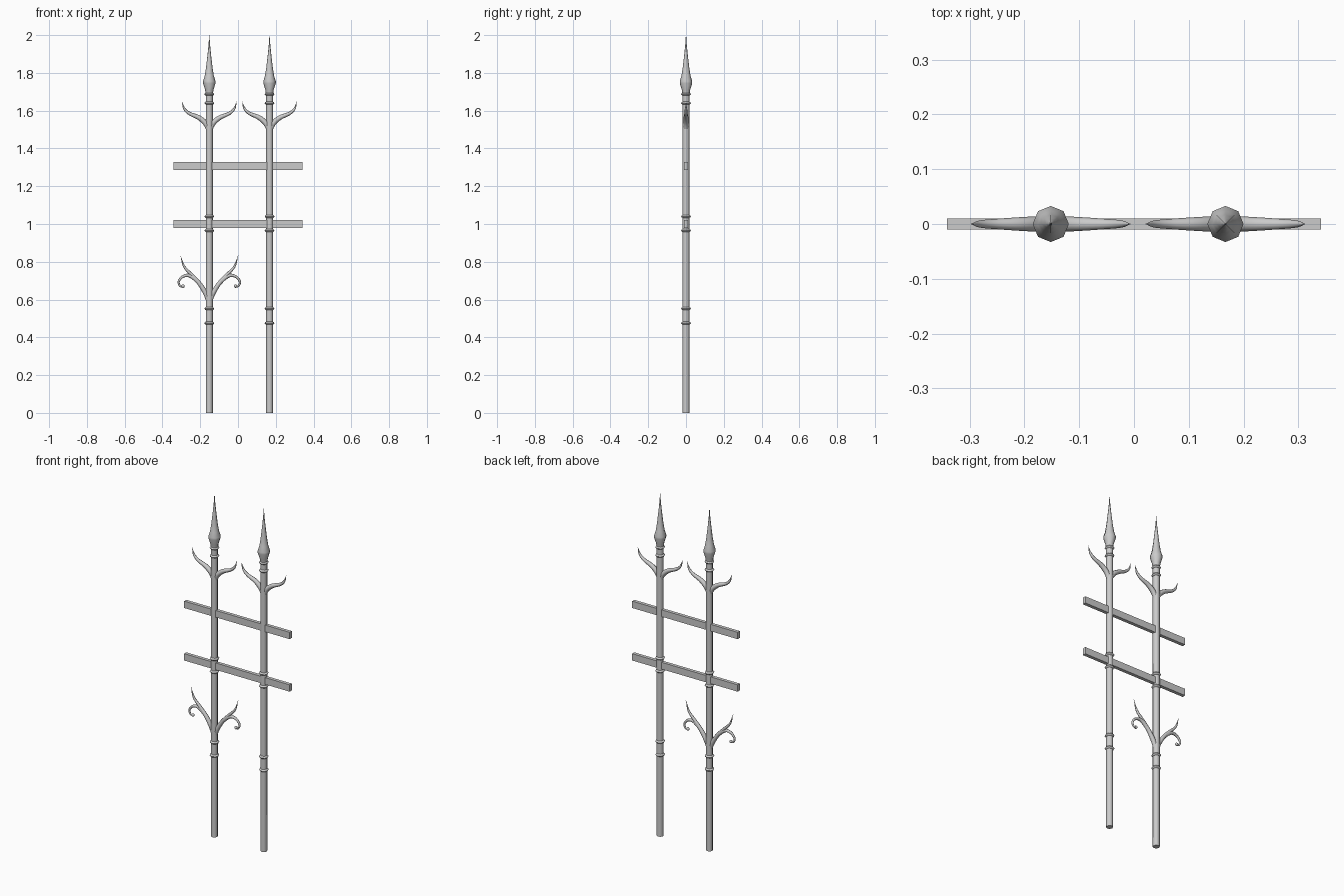
import bpy, bmesh, math
from mathutils import Vector

if "Cube" in bpy.data.objects:
    bpy.data.objects.remove(bpy.data.objects["Cube"])

POSTS = {"left": -0.152, "right": 0.167}
SIDES = 8


def finish(name, bm, smooth=True):
    bmesh.ops.remove_doubles(bm, verts=bm.verts, dist=1e-5)
    bmesh.ops.recalc_face_normals(bm, faces=bm.faces)
    me = bpy.data.meshes.new(name)
    bm.to_mesh(me)
    bm.free()
    ob = bpy.data.objects.new(name, me)
    bpy.context.collection.objects.link(ob)
    if smooth:
        bpy.ops.object.select_all(action='DESELECT')
        ob.select_set(True)
        bpy.context.view_layer.objects.active = ob
        bpy.ops.object.shade_smooth_by_angle(angle=math.radians(50))
    return ob


def lathe(name, x, profile):
    """Revolve (radius, z) points about a vertical axis at x, capping both ends."""
    bm = bmesh.new()
    rings = [[bm.verts.new((x + r * math.cos(2 * math.pi * i / SIDES),
                            r * math.sin(2 * math.pi * i / SIDES), z))
              for i in range(SIDES)] for r, z in profile]
    for a, b in zip(rings, rings[1:]):
        for i in range(SIDES):
            j = (i + 1) % SIDES
            bm.faces.new((a[i], a[j], b[j], b[i]))
    bm.faces.new(rings[0][::-1])
    bm.faces.new(rings[-1])
    return finish(name, bm)


def sweep(name, x, strokes, steps=5):
    """Tapered tubes along smooth (offset, z, radius) paths, mirrored about the post."""
    bm = bmesh.new()
    for side in (-1, 1):
        for pts in strokes:
            p = [Vector(q) for q in pts]
            p = [2 * p[0] - p[1]] + p + [2 * p[-1] - p[-2]]
            path = []
            for k in range(1, len(p) - 2):
                for s in range(steps):
                    t = s / steps
                    a, b, c, d = p[k - 1:k + 3]
                    path.append(0.5 * (2 * b + (c - a) * t + (2 * a - 5 * b + 4 * c - d) * t ** 2
                                       + (3 * b - a - 3 * c + d) * t ** 3))
            path.append(p[-2])
            rings = []
            for k, q in enumerate(path):
                d = path[min(k + 1, len(path) - 1)] - path[max(k - 1, 0)]
                n = Vector((-d.y, d.x)).normalized()
                r = max(q.z, 0.0008)
                ring = []
                for i in range(SIDES):
                    ang = 2 * math.pi * i / SIDES
                    u = r * math.cos(ang)
                    ring.append(bm.verts.new((x + side * (q.x + n.x * u),
                                              r * math.sin(ang), q.y + n.y * u)))
                rings.append(ring)
            for a, b in zip(rings, rings[1:]):
                for i in range(SIDES):
                    j = (i + 1) % SIDES
                    bm.faces.new((a[i], a[j], b[j], b[i]))
            bm.faces.new(rings[0])
            bm.faces.new(rings[-1])
    return finish(name, bm)


# Upright bars with spear tips and collar rings
for side, x in POSTS.items():
    lathe(side + "_post", x, [(0.0185, 0), (0.0185, 1.70)])
    lathe(side + "_spear_tip", x, [(0.019, 1.685), (0.022, 1.71), (0.033, 1.745), (0.033, 1.756),
                                   (0.024, 1.785), (0.017, 1.83), (0.009, 1.90),
                                   (0.004, 1.95), (0.0006, 2.0)])
    for n, z in enumerate((0.475, 0.552, 0.965, 1.04, 1.64, 1.687)):
        lathe(f"{side}_collar_{n + 1}", x, [(0.018, z - 0.008), (0.023, z - 0.005), (0.026, z),
                                            (0.023, z + 0.005), (0.018, z + 0.008)])
    # Upper pair of thorn branches
    sweep(side + "_thorn_branches", x, [[
        (0.002, 1.495, 0.012), (0.02, 1.533, 0.014), (0.055, 1.563, 0.0125),
        (0.105, 1.585, 0.009), (0.132, 1.61, 0.006), (0.145, 1.648, 0)]])

# Lower scroll branches, left post only
x = POSTS["left"]
sweep("left_scroll_branches", x, [
    [(0.002, 0.585, 0.012), (0.018, 0.63, 0.013), (0.05, 0.682, 0.0115),
     (0.09, 0.728, 0.009), (0.133, 0.775, 0.006), (0.153, 0.835, 0)],
    [(0.055, 0.685, 0.009), (0.082, 0.713, 0.010), (0.112, 0.728, 0.009), (0.143, 0.720, 0.007),
     (0.162, 0.695, 0.006), (0.155, 0.672, 0.005), (0.140, 0.669, 0.005)]])
bm = bmesh.new()
for s in (-1, 1):
    r = bmesh.ops.create_uvsphere(bm, u_segments=8, v_segments=6, radius=0.009)
    bmesh.ops.translate(bm, verts=r["verts"], vec=(x + s * 0.139, 0, 0.671))
finish("scroll_end_beads", bm)

# Horizontal rails
for name, z in (("upper_rail", 1.307), ("lower_rail", 1.0)):
    bm = bmesh.new()
    bmesh.ops.create_cube(bm, size=1)
    bmesh.ops.scale(bm, verts=bm.verts, vec=(0.682, 0.02, 0.04))
    bmesh.ops.translate(bm, verts=bm.verts, vec=(0, 0, z))
    finish(name, bm, smooth=False)
